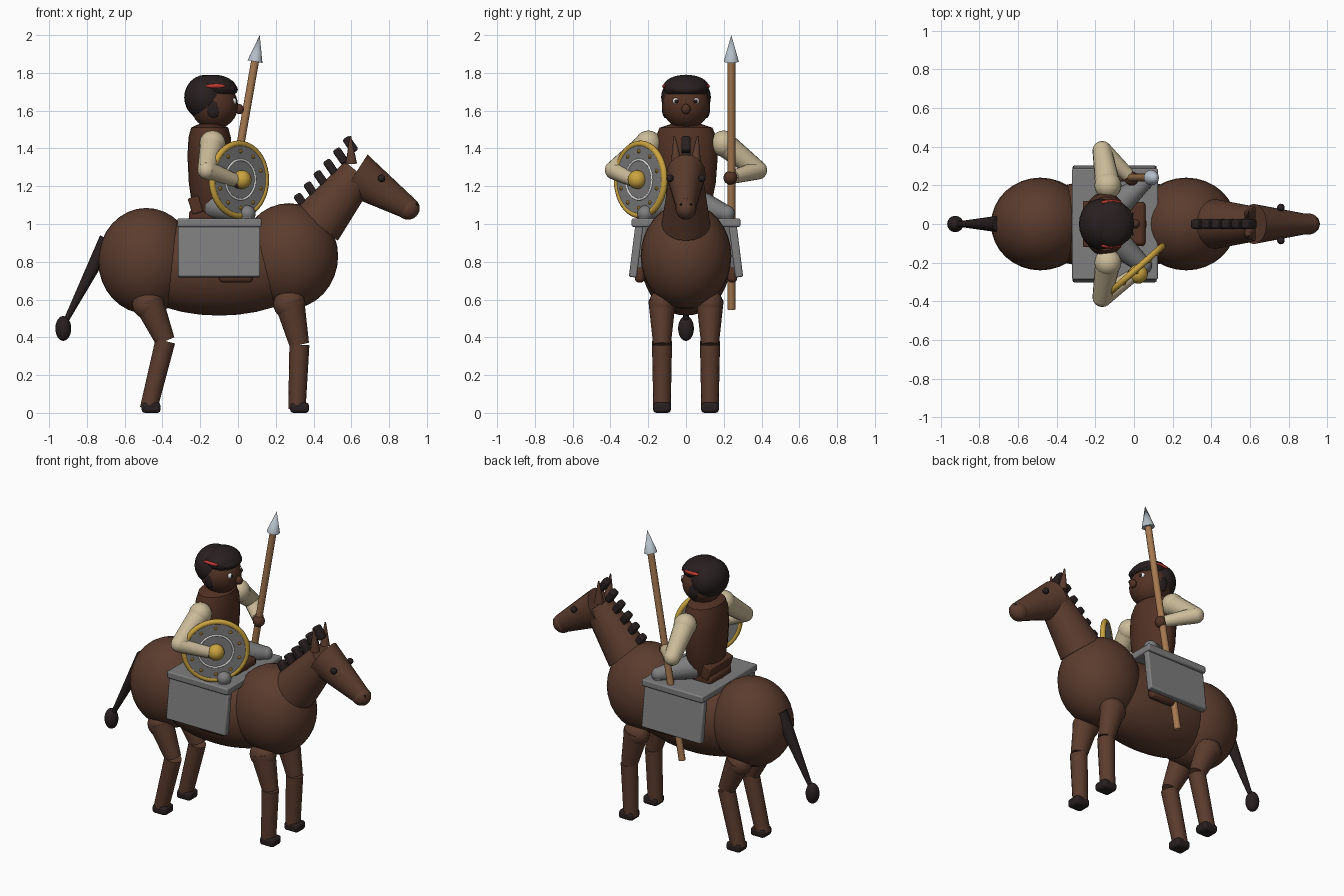
import bpy
from math import cos, sin, pi, radians
from mathutils import Vector

cube = bpy.data.objects.get("Cube")
if cube:
    bpy.data.objects.remove(cube, do_unlink=True)


def material(name, r, g, b):
    m = bpy.data.materials.new(name)
    m.use_nodes = True
    m.diffuse_color = (r, g, b, 1)
    m.node_tree.nodes["Principled BSDF"].inputs["Base Color"].default_value = (r, g, b, 1)
    return m


HORSE = material("horse brown", .105, .045, .027)
SKIN = material("skin and coat brown", .085, .032, .018)
DARK = material("dark hair", .022, .014, .014)
CLOTH = material("cream sleeve", .60, .50, .32)
GREY = material("armour grey", .21, .21, .21)
STEEL = material("pale steel", .46, .52, .58)
GOLD = material("gold", .60, .37, .05)
WOOD = material("spear wood", .38, .19, .08)
RED = material("red band", .50, .04, .03)
WHITE = material("white", .80, .80, .78)


def finish(name, mat, angle=40):
    o = bpy.context.object
    o.name = o.data.name = name
    o.data.materials.append(mat)
    bpy.ops.object.shade_smooth_by_angle(angle=radians(angle))
    return o


def ball(name, mat, loc, size, tilt=0, segs=24):
    bpy.ops.mesh.primitive_uv_sphere_add(segments=segs, ring_count=segs // 2, location=loc)
    o = bpy.context.object
    o.scale = size if isinstance(size, tuple) else (size,) * 3
    o.rotation_euler.y = tilt
    return finish(name, mat)


def rod(name, mat, a, b, r1, r2, flat=1, segs=16):
    a, b = Vector(a), Vector(b)
    bpy.ops.mesh.primitive_cone_add(vertices=segs, radius1=r1, radius2=r2,
                                    depth=(b - a).length, location=(a + b) / 2)
    o = bpy.context.object
    o.rotation_euler = (b - a).to_track_quat('Z', 'Y').to_euler()
    o.scale.x = flat
    return finish(name, mat)


def box(name, mat, loc, size, rot=(0, 0, 0), bevel=.008):
    bpy.ops.mesh.primitive_cube_add(size=1, location=loc, rotation=rot)
    o = bpy.context.object
    o.scale = size
    bpy.ops.object.transform_apply(location=False, rotation=False, scale=True)
    mod = o.modifiers.new("soft edges", 'BEVEL')
    mod.width, mod.segments = bevel, 2
    return finish(name, mat)


def ring(name, mat, loc, normal, major, minor):
    bpy.ops.mesh.primitive_torus_add(major_radius=major, minor_radius=minor, major_segments=40,
                                     minor_segments=10, location=loc)
    bpy.context.object.rotation_euler = normal.to_track_quat('Z', 'Y').to_euler()
    return finish(name, mat)


# Horse body, neck and head
ball("horse_rump", HORSE, (-.485, 0, .805), (.255, .24, .28), segs=32)
ball("horse_chest", HORSE, (.27, 0, .83), (.26, .24, .28), segs=32)
ball("horse_barrel", HORSE, (-.1, 0, .78), (.52, .232, .265), segs=32)
rod("horse_neck", HORSE, (.42, 0, 1.0), (.64, 0, 1.27), .14, .095, .92, 20)
rod("horse_head", HORSE, (.62, 0, 1.265), (.90, 0, 1.085), .122, .06, .85, 20)
ball("horse_muzzle", HORSE, (.90, 0, 1.083), (.062, .055, .06))

# Mane tufts up the back of the neck
for i in range(6):
    t = i / 5
    box(f"mane_tuft_{i + 1}", DARK, (.335 + .26 * t, 0, 1.12 + .30 * t), (.045, .05, .09),
        (0, -.6, 0), .012)

# Tail
rod("tail", DARK, (-.69, 0, .92), (-.915, 0, .48), .045, .013)
ball("tail_tuft", DARK, (-.925, 0, .447), (.042, .042, .066))

# Saddle
box("saddle_plate", GREY, (-.098, 0, 1.007), (.445, .575, .045))
box("saddle_seat", SKIN, (-.1, 0, 1.045), (.32, .23, .06), bevel=.02)
box("saddle_cantle", SKIN, (-.225, 0, 1.1), (.06, .24, .09), (0, -.3, 0))

for s, side in ((1, "left"), (-1, "right")):
    # Horse ears, eyes and nostrils
    rod(f"{side}_horse_ear", HORSE, (.60, s * .05, 1.32), (.595, s * .062, 1.465), .03, .004)
    ball(f"{side}_horse_eye", DARK, (.76, s * .085, 1.242), .02, segs=12)
    ball(f"{side}_nostril", DARK, (.945, s * .025, 1.102), .009, segs=8)

    # Horse legs: hip, knee and ankle along x
    for leg, hip, knee, ankle, kz in (("front", .272, .325, .312, .36),
                                      ("hind", -.475, -.385, -.474, .38)):
        y = s * .127
        ball(f"{side}_{leg}_hip", HORSE, (hip, y, .575), (.085, .07, .08))
        rod(f"{side}_{leg}_upper_leg", HORSE, (hip, y, .59), (knee, y, kz), .08, .052, .9)
        rod(f"{side}_{leg}_lower_leg", HORSE, (knee, y, kz), (ankle, y, .02), .053, .046)
        box(f"{side}_{leg}_hoof", DARK, (ankle + .014, y, .0275), (.1, .094, .055), bevel=.016)

    # Side armour panels, rider legs and shoes
    box(f"{side}_side_panel", GREY, (-.1, s * .264, .86), (.435, .042, .285), (s * .125, 0, 0))
    rod(f"{side}_thigh", GREY, (-.12, s * .07, 1.1), (.05, s * .215, 1.055), .08, .043)
    ball(f"{side}_knee", GREY, (.05, s * .215, 1.055), .044, segs=16)
    rod(f"{side}_shin", GREY, (.05, s * .215, 1.04), (-.01, s * .245, .75), .038, .03)
    box(f"{side}_shoe", SKIN, (-.01, s * .245, .73), (.18, .05, .08), bevel=.018)

    # Rider arms
    elbow = (-.165, s * .38, 1.285)
    hand = (-.012, .235, 1.245) if s > 0 else (.0, -.262, 1.225)
    shoulder = (-.135, s * .2, 1.425)
    ball(f"{side}_shoulder", CLOTH, shoulder, .07)
    rod(f"{side}_upper_arm", CLOTH, shoulder, elbow, .066, .05)
    ball(f"{side}_elbow", CLOTH, elbow, .05, segs=16)
    wrist = Vector(elbow).lerp(Vector(hand), .88)
    rod(f"{side}_forearm", CLOTH, elbow, wrist, .05, .036)
    ball(f"{side}_hand", SKIN, hand, .037, segs=16)

    # Rider eyes, side hair and band
    ball(f"{side}_eye_white", WHITE, (-.026, s * .052, 1.65), .019, segs=12)
    ball(f"{side}_pupil", DARK, (-.013, s * .051, 1.65), .011, segs=12)
    ball(f"{side}_side_hair", DARK, (-.13, s * .108, 1.615), (.038, .02, .055), segs=16)
    ball(f"{side}_head_band", RED, (-.12, s * .112, 1.73), (.055, .014, .012), segs=12)

# Rider torso: a turned profile of (radius, height), flattened front to back
profile = [(.10, 1.03), (.13, 1.08), (.158, 1.22), (.168, 1.36), (.16, 1.46), (.14, 1.51), (.08, 1.53)]
n = 24
verts = [(-.15 + .7 * r * cos(2 * pi * k / n), r * sin(2 * pi * k / n), z)
         for r, z in profile for k in range(n)]
faces = [(i * n + k, i * n + (k + 1) % n, (i + 1) * n + (k + 1) % n, (i + 1) * n + k)
         for i in range(len(profile) - 1) for k in range(n)]
faces += [tuple(reversed(range(n))), tuple(range(len(verts) - n, len(verts)))]
mesh = bpy.data.meshes.new("torso")
mesh.from_pydata(verts, [], faces)
torso = bpy.data.objects.new("torso", mesh)
bpy.context.collection.objects.link(torso)
bpy.ops.object.select_all(action='DESELECT')
torso.select_set(True)
bpy.context.view_layer.objects.active = torso
finish("torso", SKIN)

# Rider head and hair
ball("head", SKIN, (-.125, 0, 1.627), .125, segs=32)
ball("nose", SKIN, (.008, 0, 1.608), (.023, .024, .027), segs=16)
ball("hair_back", DARK, (-.172, 0, 1.67), (.113, .132, .12))
ball("hair_top", DARK, (-.11, 0, 1.725), (.105, .122, .064), .15)
ball("hair_fringe", DARK, (-.045, 0, 1.718), (.045, .09, .032), .3)

# Spear
tip_base = (.09, .24, 1.86)
rod("spear_shaft", WOOD, (-.14, .24, .548), tip_base, .021, .021)
rod("spear_head", STEEL, tip_base, (.115, .24, 2.0), .04, 0)

# Round shield, facing ahead and to the rider's right
c = Vector((.005, -.24, 1.235))
nrm = Vector((.66, -.75, 0)).normalized()
across = Vector((.75, .66, 0)).normalized()
rod("shield_disc", GREY, c - nrm * .012, c + nrm * .012, .195, .195, segs=40)
ring("shield_rim", GOLD, c, nrm, .19, .017)
ring("shield_inner_ring", WHITE, c + nrm * .011, nrm, .105, .006)
ball("shield_boss", GOLD, c + nrm * .025, .05)
for i in range(10):
    a = 2 * pi * (i + .5) / 10
    spot = c + nrm * .013 + across * (.15 * cos(a)) + Vector((0, 0, .15 * sin(a)))
    ball(f"shield_rivet_{i + 1}", GOLD, spot, .011, segs=8)
